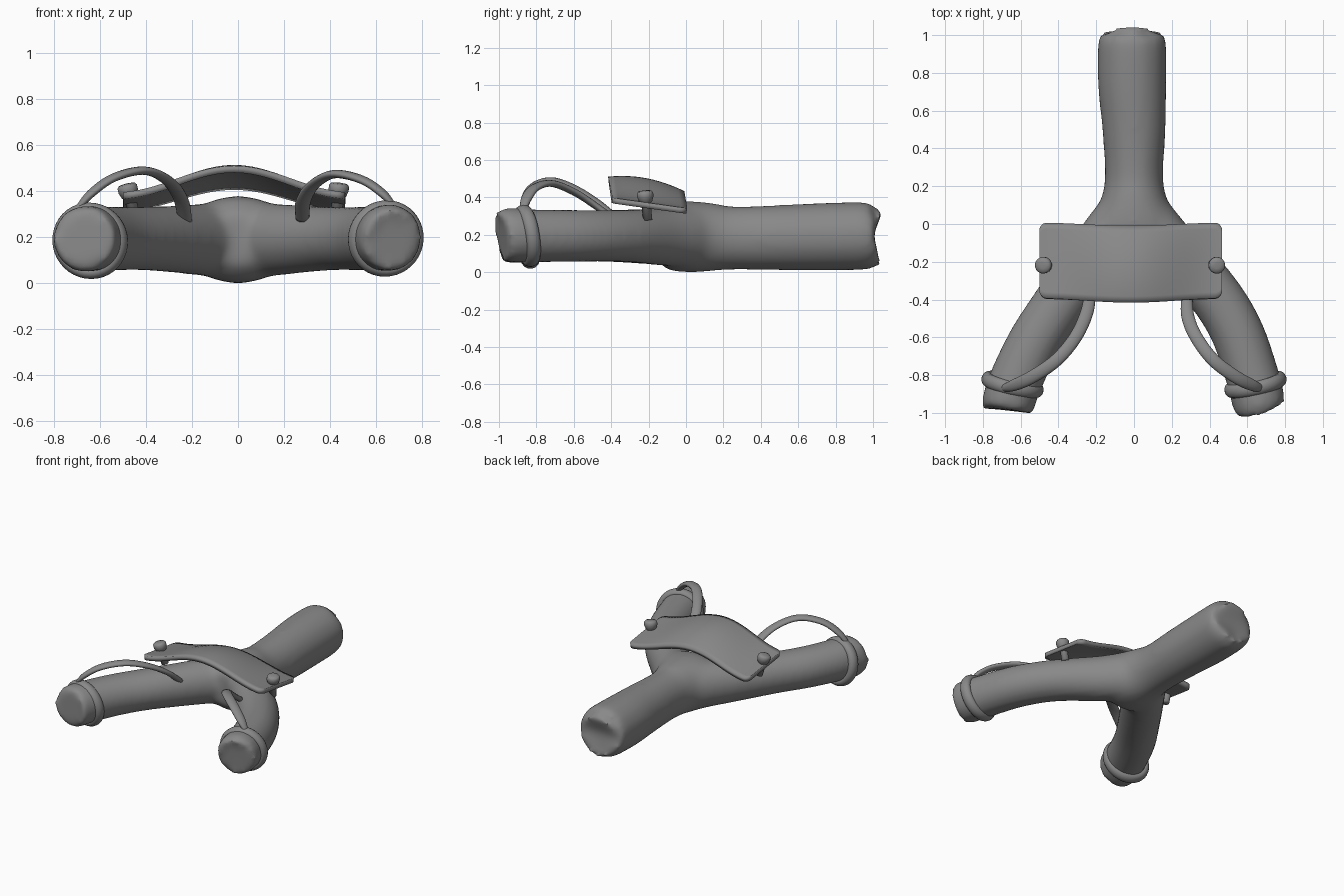
import bpy, bmesh, math
from mathutils import Vector

if "Cube" in bpy.data.objects:
    bpy.data.objects.remove(bpy.data.objects["Cube"])

grey = bpy.data.materials.new("plain_grey")
grey.use_nodes = True
grey.diffuse_color = (0.25, 0.25, 0.25, 1)
grey.node_tree.nodes["Principled BSDF"].inputs["Base Color"].default_value = (0.25, 0.25, 0.25, 1)


def make_object(name, bm):
    bmesh.ops.recalc_face_normals(bm, faces=bm.faces)
    for face in bm.faces:
        face.smooth = True
    mesh = bpy.data.meshes.new(name)
    bm.to_mesh(mesh)
    bm.free()
    mesh.materials.append(grey)
    obj = bpy.data.objects.new(name, mesh)
    bpy.context.collection.objects.link(obj)
    return obj


def spline(points, steps):
    """Catmull-Rom through rows of x, y, z, half width, half height."""
    pts = [Vector(p) for p in points]
    pts = [pts[0]] + pts + [pts[-1]]
    out = []
    for a, b, c, d in zip(pts, pts[1:], pts[2:], pts[3:]):
        for k in range(steps):
            t = k / steps
            out.append(0.5 * (2 * b + (c - a) * t + (2 * a - 5 * b + 4 * c - d) * t * t
                              + (3 * b - a - 3 * c + d) * t ** 3))
    return out + [pts[-1]]


def loft(bm, rows, sides=32):
    """Sweep an ellipse along the rows, with closed ends."""
    centres = [Vector(r[:3]) for r in rows]
    rings = []
    for i, row in enumerate(rows):
        tangent = (centres[min(i + 1, len(rows) - 1)] - centres[max(i - 1, 0)]).normalized()
        side = tangent.cross(Vector((0, 0, 1))).normalized()
        up = side.cross(tangent)
        rings.append([bm.verts.new(centres[i] + side * row[3] * math.cos(a) + up * row[4] * math.sin(a))
                      for a in (2 * math.pi * k / sides for k in range(sides))])
    for r, s in zip(rings, rings[1:]):
        for k in range(sides):
            n = (k + 1) % sides
            bm.faces.new((r[k], r[n], s[n], s[k]))
    bm.faces.new(rings[0])
    bm.faces.new(rings[-1])


# Forked body: handle and two arms, fused into one smooth skin
handle = [(-0.01, 1.0, 0.195, 0.155, 0.155), (-0.01, 0.975, 0.195, 0.18, 0.18),
          (-0.01, 0.75, 0.19, 0.182, 0.182), (0, 0.5, 0.185, 0.168, 0.175),
          (0, 0.25, 0.183, 0.155, 0.17), (0, 0.12, 0.188, 0.18, 0.185),
          (0, 0.0, 0.19, 0.25, 0.19), (0, -0.1, 0.19, 0.24, 0.175), (0, -0.17, 0.19, 0.14, 0.11)]
right_arm = [(-0.06, 0.03, 0.19, 0.15, 0.17), (-0.18, -0.12, 0.19, 0.145, 0.155),
             (-0.40, -0.43, 0.195, 0.142, 0.14), (-0.53, -0.63, 0.195, 0.142, 0.14),
             (-0.63, -0.84, 0.195, 0.143, 0.143), (-0.67, -0.965, 0.193, 0.14, 0.145),
             (-0.675, -0.985, 0.193, 0.12, 0.12)]
left_arm = [(0.06, 0.03, 0.19, 0.15, 0.17), (0.19, -0.12, 0.19, 0.145, 0.155),
            (0.40, -0.34, 0.195, 0.142, 0.14), (0.54, -0.56, 0.195, 0.142, 0.14),
            (0.63, -0.82, 0.195, 0.143, 0.143), (0.665, -0.965, 0.2, 0.14, 0.145),
            (0.67, -0.985, 0.2, 0.12, 0.12)]
bm = bmesh.new()
for path in (handle, right_arm, left_arm):
    loft(bm, spline(path, 5))
body = make_object("forked_body", bm)
remesh = body.modifiers.new("fuse", 'REMESH')
remesh.mode = 'VOXEL'
remesh.voxel_size = 0.02
remesh.use_smooth_shade = True
soften = body.modifiers.new("soften", 'SMOOTH')
soften.factor = 0.5
soften.iterations = 16

# Collars around the arm tips
for name, x, z in (("right_collar", -0.643, 0.185), ("left_collar", 0.643, 0.195)):
    axis = Vector((math.copysign(0.22, x), -0.96, -0.15))
    bpy.ops.mesh.primitive_torus_add(location=(x, -0.85, z), major_radius=0.138, minor_radius=0.03,
                                     major_segments=40, minor_segments=14,
                                     rotation=axis.to_track_quat('Z', 'Y').to_euler())
    collar = bpy.context.object
    collar.name = name
    collar.scale.z = 1.25
    collar.data.materials.append(grey)
    bpy.ops.object.shade_smooth()

# Flat straps arching from the collars to the inner arms
straps = {
    "right_strap": [(-0.70, -0.87, 0.32, 0.015, 0.012), (-0.64, -0.855, 0.39, 0.03, 0.018),
                    (-0.54, -0.81, 0.46, 0.034, 0.018), (-0.41, -0.72, 0.49, 0.034, 0.018),
                    (-0.31, -0.60, 0.45, 0.034, 0.018), (-0.25, -0.47, 0.37, 0.034, 0.018),
                    (-0.23, -0.35, 0.27, 0.03, 0.018)],
    "left_strap": [(0.68, -0.87, 0.33, 0.015, 0.012), (0.63, -0.855, 0.39, 0.03, 0.018),
                   (0.54, -0.81, 0.45, 0.034, 0.018), (0.42, -0.72, 0.475, 0.034, 0.018),
                   (0.33, -0.60, 0.43, 0.034, 0.018), (0.285, -0.49, 0.36, 0.034, 0.018),
                   (0.28, -0.38, 0.28, 0.03, 0.018)]}
for name, path in straps.items():
    bm = bmesh.new()
    loft(bm, spline(path, 6), 14)
    make_object(name, bm)

# Arched plate with rounded corners, tilted down to the back
half_x, half_y, corner = 0.483, 0.2, 0.04
bm = bmesh.new()
columns, rows = 40, 12
grid = []
for i in range(columns + 1):
    u = -math.cos(math.pi * i / columns) * half_x
    inset = max(0, abs(u) - (half_x - corner))
    depth = half_y - corner + math.sqrt(max(0, corner ** 2 - inset ** 2))
    line = []
    for j in range(rows + 1):
        v = (2 * j / rows - 1) * depth
        drop = 0.5 - 0.5 * math.cos(math.pi * u / 0.5)
        crest = 0.488 - 0.19 * v - 0.75 * v * v
        end = 0.355 - 0.14 * v
        line.append(bm.verts.new((u - 0.017, v - 0.215 + 0.02 * drop, crest + (end - crest) * drop)))
    grid.append(line)
for a, b in zip(grid, grid[1:]):
    for j in range(rows):
        bm.faces.new((a[j], b[j], b[j + 1], a[j + 1]))
plate = make_object("arched_plate", bm)
solid = plate.modifiers.new("thickness", 'SOLIDIFY')
solid.thickness = 0.03
solid.offset = 0
bpy.context.view_layer.objects.active = plate
plate.select_set(True)
bpy.ops.object.shade_smooth_by_angle(angle=math.radians(35))

# Pins holding the plate to the arms: thin shaft and rounded head
for name, x, lean in (("right_pin", -0.447, -0.25), ("left_pin", 0.425, 0.1)):
    foot, direction = Vector((x, -0.205, 0.28)), Vector((lean, -0.1, 1)).normalized()
    profile = [(0, 0.025), (0.09, 0.025), (0.1, 0.035), (0.125, 0.044), (0.145, 0.044),
               (0.155, 0.036), (0.158, 0.015)]
    bm = bmesh.new()
    loft(bm, [(*(foot + direction * h), r, r) for h, r in profile], 18)
    make_object(name, bm)
